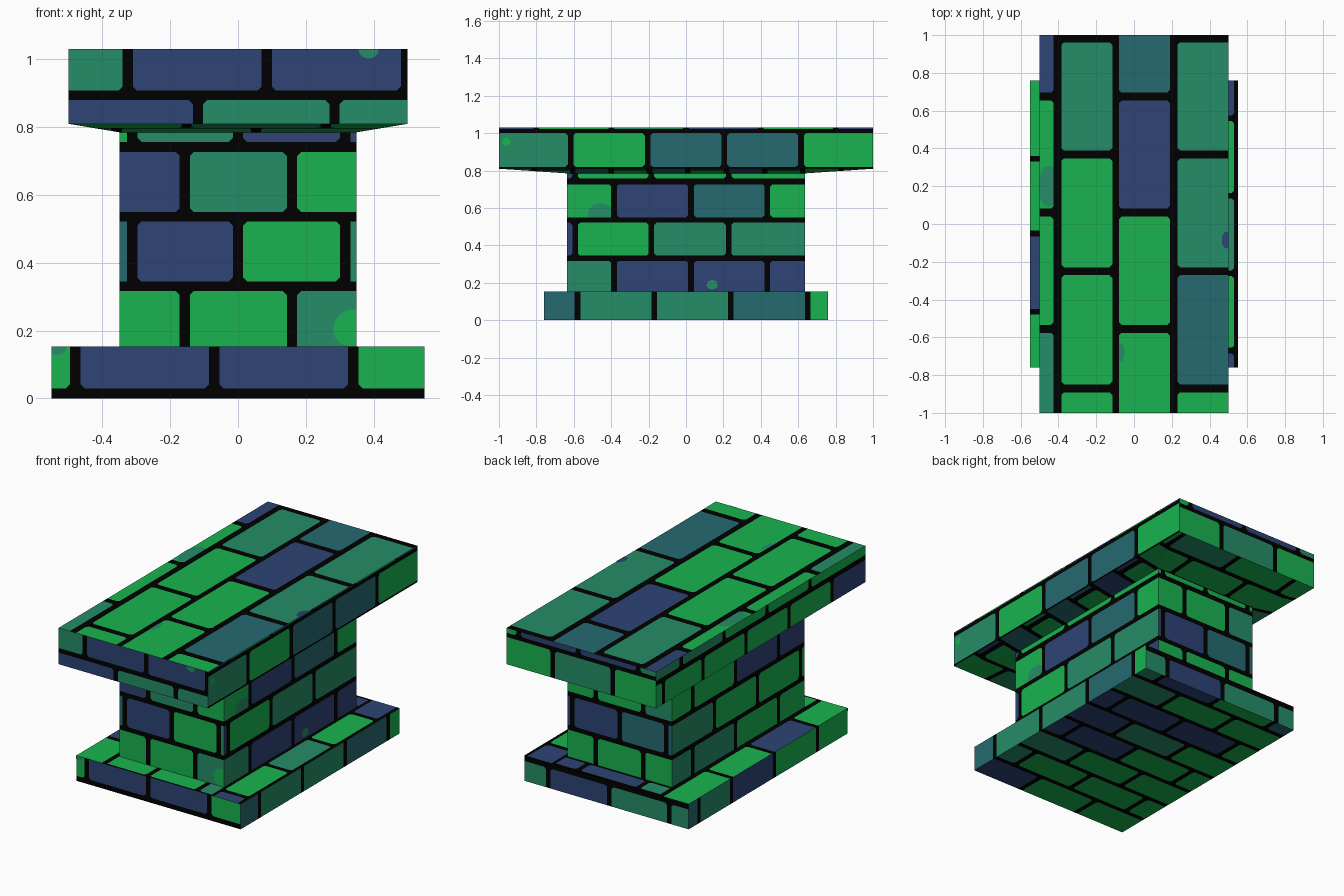
import bpy, bmesh, math
from mathutils import Vector

if "Cube" in bpy.data.objects:
    bpy.data.objects.remove(bpy.data.objects["Cube"])


def lin(c):
    c /= 255
    return c / 12.92 if c <= 0.04045 else ((c + 0.055) / 1.055) ** 2.4


# Materials: mortar plus four brick colours
COLOURS = [("K", "black_mortar", (0, 0, 0)), ("G", "green_brick", (24, 180, 80)),
           ("T", "teal_green_brick", (37, 141, 103)), ("B", "blue_brick", (46, 68, 118)),
           ("D", "dark_teal_brick", (37, 106, 113))]
KEYS = [c[0] for c in COLOURS]
MATS = []
for _, name, rgb in COLOURS:
    m = bpy.data.materials.new(name)
    m.diffuse_color = (*[lin(c) for c in rgb], 1)
    m.use_nodes = True
    m.node_tree.nodes["Principled BSDF"].inputs["Base Color"].default_value = m.diffuse_color
    MATS.append(m)


def add_face(bm, pts, key, out):
    f = bm.faces.new([bm.verts.new(p) for p in pts])
    f.normal_update()
    if f.normal.dot(Vector(out)) < 0:
        f.normal_flip()
    f.material_index = KEYS.index(key)


# One flat wall split into mortar and bricks with clipped corners.
# rows: (bottom, top, joint centres, brick colour letters)
def panel(bm, pos, out, ur, vr, rows, gap=0.03, c=0.012):
    def face(pts, key):
        add_face(bm, [pos(u, v) for u, v in pts], key, out)

    def rect(a, b, s, t):
        if b - a > 1e-4 and t - s > 1e-4:
            face([(a, s), (b, s), (b, t), (a, t)], "K")

    def brick(a, b, s, t, key):
        pts = []
        for u, v, du, dv, first in ((a, s, 1, 1, 0), (b, s, -1, 1, 1),
                                    (b, t, -1, -1, 0), (a, t, 1, -1, 1)):
            edge = min(abs(u - ur[0]), abs(u - ur[1]), abs(v - vr[0]), abs(v - vr[1])) < 1e-4
            if edge or min(b - a, t - s) < 2.2 * c:
                pts.append((u, v))
                continue
            cut = [(u, v + c * dv), (u + c * du, v)]
            face(cut + [(u, v)], "K")
            pts += cut[::-1] if first else cut
        face(pts, key)

    low = vr[0]
    for s, t, joints, cols in rows:
        rect(*ur, low, s)
        x = ur[0]
        ends = list(joints) + [ur[1] + gap]
        for j, key in zip(ends, cols):
            b = min(j - gap / 2, ur[1])
            brick(x, b, s, t, key)
            nxt = min(j + gap / 2, ur[1])
            rect(b, nxt, s, t)
            x = nxt
        rect(x, ur[1], s, t)
        low = t
    rect(*ur, low, vr[1])


# Running-bond rows, one colour word per row
def bond(u0, u1, v0, v1, pitch, length, words):
    rows = []
    for i, word in enumerate(words):
        v, joints, u = v0 + i * pitch, [], u0 + length * (0.35 if i % 2 else 0.85)
        while u < u1 - 0.03:
            joints.append(u)
            u += length
        rows.append((v, min(v + pitch - 0.03, v1), joints, word))
    return rows


def finish(bm, name):
    bmesh.ops.remove_doubles(bm, verts=bm.verts, dist=1e-5)
    me = bpy.data.meshes.new(name)
    bm.to_mesh(me)
    bm.free()
    for m in MATS:
        me.materials.append(m)
    bpy.context.collection.objects.link(bpy.data.objects.new(name, me))


# Four upright walls of a block
def walls(bm, hx, hy, z0, z1, front, right, back, left):
    panel(bm, lambda u, v: (u, -hy, v), (0, -1, 0), (-hx, hx), (z0, z1), front)
    panel(bm, lambda u, v: (hx, u, v), (1, 0, 0), (-hy, hy), (z0, z1), right)
    panel(bm, lambda u, v: (u, hy, v), (0, 1, 0), (-hx, hx), (z0, z1), back)
    panel(bm, lambda u, v: (-hx, u, v), (-1, 0, 0), (-hy, hy), (z0, z1), left)


# Plinth
bm = bmesh.new()
ZB = 0.153
walls(bm, 0.55, 0.76, 0, ZB,
      [(0.03, ZB, (-0.48, -0.07, 0.34), "GBBG")],
      [(0, ZB, (-0.58, -0.17, 0.24, 0.65), "DTTDG")],
      [(0, 0.12, (-0.42, -0.02, 0.39), "TTBT")],
      [(0, ZB, (-0.47, -0.06, 0.35, 0.66), "GGBTD")])
up = (0, 0, 1)
flat = lambda u, v: (u, v, ZB)
turned = lambda u, v: (v, u, ZB)
panel(bm, turned, up, (-0.76, 0.76), (-0.55, -0.35),
      [(-0.55, -0.38, (-0.465, -0.05, 0.345), "GBGG")])
panel(bm, turned, up, (-0.76, 0.76), (0.35, 0.55),
      [(0.37, 0.53, (-0.67, -0.26, 0.15, 0.56), "BGTGB")])
panel(bm, flat, up, (-0.35, 0.35), (-0.76, -0.635), [(-0.75, -0.635, (-0.08, 0.25), "GGT")])
panel(bm, flat, up, (-0.35, 0.35), (0.635, 0.76), [(0.65, 0.745, (-0.2, 0.2), "TBB")])
panel(bm, lambda u, v: (u, v, 0), (0, 0, -1), (-0.55, 0.55), (-0.76, 0.76),
      bond(-0.55, 0.55, -0.76, 0.76, 0.205, 0.41,
           ("GGB", "GGGT", "GGT", "GGBB", "GTB", "GBBB", "GGT", "DGBT")))
finish(bm, "plinth")

# Pedestal body
bm = bmesh.new()
ZT = 0.785
A, B = (-0.157, 0.159), (-0.312, 0.0, 0.316)
C, D = (-0.385, 0.027, 0.435), (-0.593, -0.185, 0.228)


def courses(ja, jb, c1, c2, c3, c4):
    return [(0.153, 0.317, ja, c1), (0.345, 0.522, jb, c2),
            (0.55, 0.727, ja, c3), (0.757, ZT, jb, c4)]


walls(bm, 0.35, 0.635, 0.153, ZT,
      courses(A, B, "GGT", "DBGT", "BTG", "GTBB"),
      courses(C, D, "TBBB", "BGTT", "GBDG", "BGGG"),
      courses(A, B, "GGG", "DDBB", "TGG", "GGGT"),
      courses(C, D, "GGTT", "GGGT", "BBGG", "GGBG"))
finish(bm, "pedestal_body")

# Table slab
bm = bmesh.new()
ZS, ZH = 0.81, 1.03
walls(bm, 0.5, 1.0, ZS, ZH,
      [(ZS, 0.88, (-0.118, 0.285), "BTT"), (0.908, ZH, (-0.325, 0.085, 0.495), "TBB")],
      [(0.82, 1.0, (-0.617, -0.205, 0.205, 0.615), "TGDDG"),
       (1.023, ZH, (-0.8, -0.4, 0.0, 0.4, 0.8), "BGTBGB")],
      [(ZS, 0.975, (-0.21, 0.19), "GTG"), (1.0, ZH, (-0.38, 0.02, 0.42), "TBBG")],
      [(ZS, 0.945, (-0.68, -0.27, 0.14, 0.55, 0.93), "BGGGGG"),
       (0.975, ZH, (-0.47, -0.06, 0.35, 0.76), "GGGTT")])
J, K = (-0.87, -0.25, 0.368, 0.983), (-0.555, 0.06, 0.675)
panel(bm, lambda u, v: (v, u, ZH), up, (-1, 1), (-0.5, 0.5),
      [(-0.5, -0.425, K, "TGGB"), (-0.385, -0.115, J, "GGGT"),
       (-0.08, 0.19, K, "GGBD"), (0.23, 0.5, J, "GDTT")], gap=0.042, c=0.014)
finish(bm, "table_slab")

# Sloping slab underside: flat bricks cut along the mitres, then dropped to the body
bm = bmesh.new()
panel(bm, lambda u, v: (u, v, ZS), (0, 0, -1), (-0.5, 0.5), (-1, 1),
      bond(-0.5, 0.5, -1, 1, 0.205, 0.41,
           ("GTG", "TGGB", "GTD", "GGGT", "GGD", "BGGD", "GGB", "TGGB", "GGG", "GGTG")))
for s in (-1, 1):
    cuts = [((s * 0.35, 0, ZS), (1, 0, 0)), ((0, s * 0.635, ZS), (0, 1, 0))]
    cuts += [((s * 0.5, t, ZS), (0.365 * s, -0.15 * t, 0)) for t in (-1, 1)]
    for co, no in cuts:
        bmesh.ops.bisect_plane(bm, geom=bm.verts[:] + bm.edges[:] + bm.faces[:],
                               plane_co=co, plane_no=no)
inside = [f for f in bm.faces
          if abs(f.calc_center_median().x) < 0.35 and abs(f.calc_center_median().y) < 0.635]
bmesh.ops.delete(bm, geom=inside, context='FACES')
for v in bm.verts:
    t = min(1, (0.5 - abs(v.co.x)) / 0.15, (1 - abs(v.co.y)) / 0.365)
    v.co.z = ZS - t * (ZS - ZT)
finish(bm, "slab_underside")

# Worn patches: thin rounded plates, clipped to their brick (u0, u1, v0, v1)
bm = bmesh.new()


def patch(pos, out, cu, cv, ru, rv, key, clip):
    pts = []
    for i in range(16):
        a = math.tau * i / 16
        p = (min(max(cu + ru * math.cos(a), clip[0]), clip[1]),
             min(max(cv + rv * math.sin(a), clip[2]), clip[3]))
        if p not in pts:
            pts.append(p)
    add_face(bm, [pos(*p) for p in pts], key, out)


E = 0.002
face_front = lambda y: (lambda u, v: (u, -y - E, v))
face_right = lambda x: (lambda u, v: (x + E, u, v))
on_top = lambda u, v: (u, v, ZH + E)
F, R = (0, -1, 0), (1, 0, 0)
patch(face_front(1.0), F, 0.385, 1.03, 0.03, 0.028, "T", (0.1, 0.48, 0.91, ZH))
patch(face_front(0.635), F, 0.35, 0.205, 0.07, 0.06, "G", (0.17, 0.35, 0.155, 0.317))
patch(face_front(0.76), F, -0.535, 0.153, 0.03, 0.025, "T", (-0.55, -0.495, 0.03, ZB))
patch(face_right(0.35), R, -0.455, 0.57, 0.07, 0.055, "T", (-0.635, -0.4, 0.55, 0.727))
patch(face_right(0.35), R, 0.14, 0.19, 0.03, 0.025, "T", (0.04, 0.42, 0.155, 0.317))
patch(face_right(0.5), R, -0.96, 0.955, 0.022, 0.022, "G", (-1, -0.63, 0.82, 1.0))
patch(on_top, up, -0.45, 0.2, 0.06, 0.11, "T", (-0.5, -0.425, 0.08, 0.65))
patch(on_top, up, 0.49, -0.085, 0.025, 0.045, "B", (0.23, 0.5, -0.23, 0.345))
patch(on_top, up, -0.07, -0.68, 0.02, 0.05, "T", (-0.08, 0.19, -1, -0.58))
finish(bm, "worn_patches")
